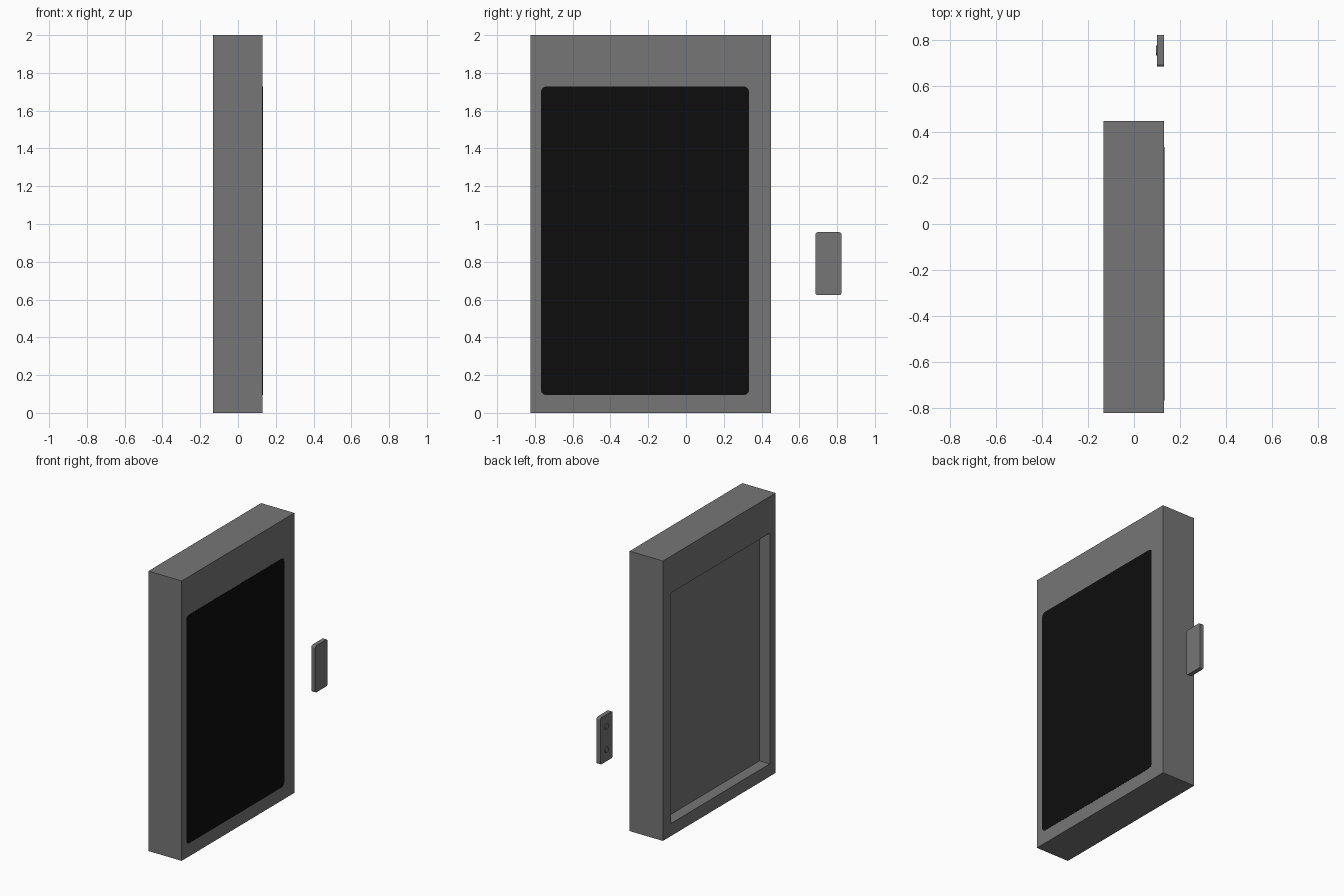
import bpy, bmesh, math
from mathutils import Matrix

if "Cube" in bpy.data.objects:
    bpy.data.objects.remove(bpy.data.objects["Cube"])


def mat(name, c):
    m = bpy.data.materials.new(name)
    m.diffuse_color = (c, c, c, 1)
    m.use_nodes = True
    m.node_tree.nodes["Principled BSDF"].inputs["Base Color"].default_value = m.diffuse_color
    return m


GREY = mat("metal_grey", 0.18)
BLACK = mat("matte_black", 0.004)


def finish(name, bm, material):
    bmesh.ops.recalc_face_normals(bm, faces=bm.faces)
    me = bpy.data.meshes.new(name)
    bm.to_mesh(me)
    bm.free()
    me.materials.append(material)
    ob = bpy.data.objects.new(name, me)
    bpy.context.collection.objects.link(ob)
    return ob


def rect(y0, y1, z0, z1):
    return [(y0, z0), (y1, z0), (y1, z1), (y0, z1)]


def round_rect(y0, y1, z0, z1, r, n=8):
    pts = []
    for cy, cz, a0 in ((y0 + r, z0 + r, 180), (y1 - r, z0 + r, 270),
                       (y1 - r, z1 - r, 0), (y0 + r, z1 - r, 90)):
        for i in range(n + 1):
            a = math.radians(a0 + 90 * i / n)
            pts.append((cy + r * math.cos(a), cz + r * math.sin(a)))
    return pts


def loft(name, sections, material):
    """Bridge matching (x, outline) loops and cap both ends."""
    bm = bmesh.new()
    loops = [[bm.verts.new((x, y, z)) for y, z in o] for x, o in sections]
    for a, b in zip(loops, loops[1:]):
        for i in range(len(a)):
            j = (i + 1) % len(a)
            bm.faces.new((a[i], a[j], b[j], b[i]))
    bm.faces.new(loops[0])
    bm.faces.new(loops[-1])
    return finish(name, bm, material)


# Deep casing with the doorway recessed into its -x side
outer = rect(-0.823, 0.449, 0, 2)
opening = rect(-0.757, 0.36, 0.09, 1.737)
loft("door_casing", [(0.131, outer), (-0.132, outer), (-0.132, opening), (-0.04, opening)], GREY)

# Pair of sliding doors meeting at a fine seam
for name, y0, y1 in (("door_left", -0.757, -0.1995), ("door_right", -0.1985, 0.36)):
    o = rect(y0, y1, 0.09, 1.737)
    loft(name, [(-0.04, o), (-0.052, o)], GREY)

# Black rounded panel on the +x side
o = round_rect(-0.768, 0.334, 0.094, 1.728, 0.03)
loft("black_back_panel", [(0.129, o), (0.132, o)], BLACK)

# Call plate standing beside the casing, with softly rounded corners
o = round_rect(0.685, 0.823, 0.623, 0.957, 0.014)
loft("call_plate", [(0.131, o), (0.101, o)], GREY)

# Two round call buttons on the plate
for name, z in (("lower_button", 0.707), ("upper_button", 0.873)):
    bm = bmesh.new()
    bmesh.ops.create_cone(bm, cap_ends=True, segments=24, radius1=0.021, radius2=0.021, depth=0.012,
                          matrix=Matrix.Translation((0.101, 0.755, z)) @ Matrix.Rotation(math.pi / 2, 4, 'Y'))
    finish(name, bm, GREY)
